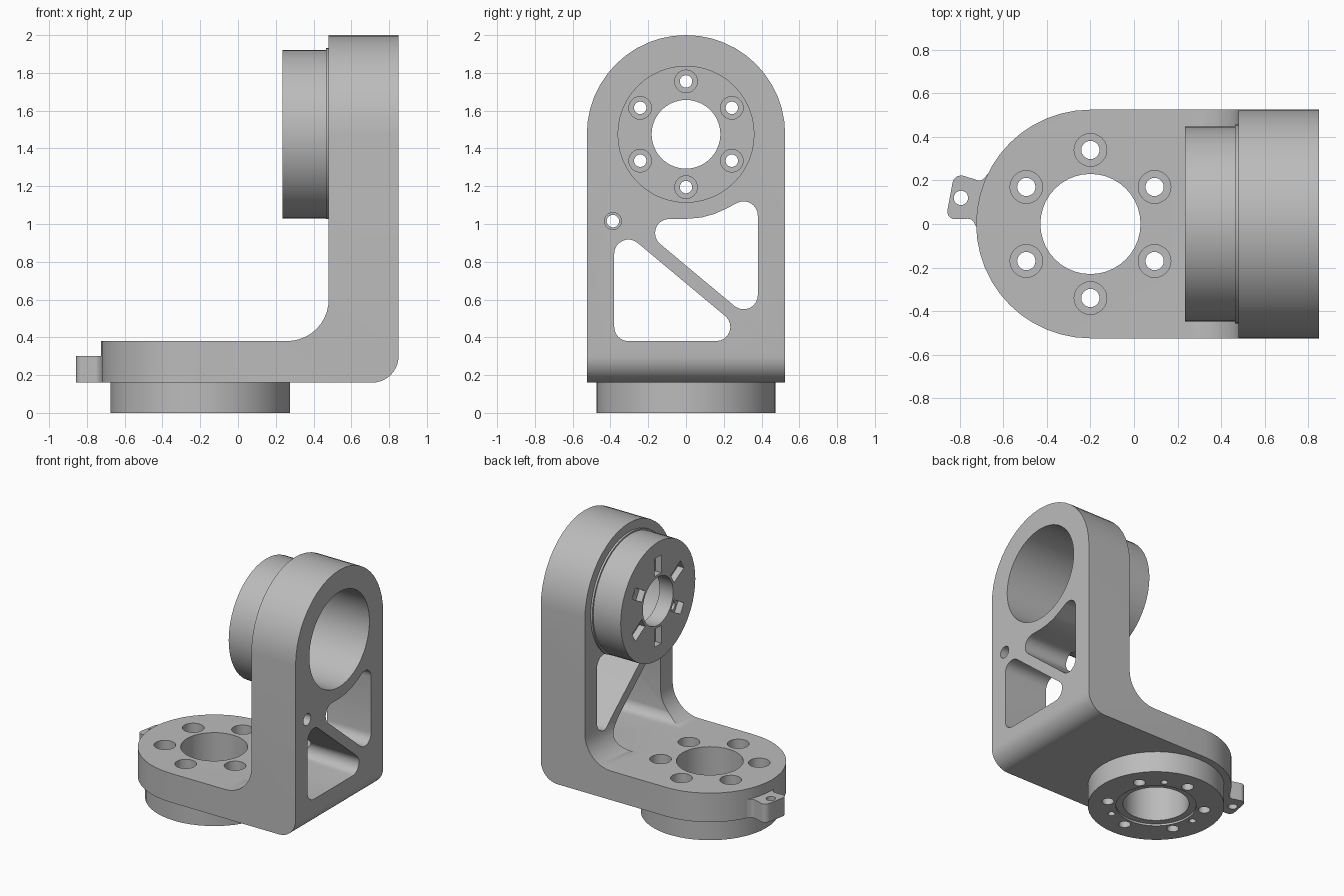
import bpy, bmesh, math
from mathutils import Vector

if "Cube" in bpy.data.objects:
    bpy.data.objects.remove(bpy.data.objects["Cube"])

grey = bpy.data.materials.new("plain grey")
grey.diffuse_color = (0.5, 0.5, 0.5, 1)
grey.use_nodes = True
grey.node_tree.nodes["Principled BSDF"].inputs["Base Color"].default_value = grey.diffuse_color


def prism(name, pts, axis, lo, hi):
    """Extrude a 2D outline along an axis: x uses (y,z), y uses (x,z), z uses (x,y)."""
    def place(p, d):
        return {"x": (d, p[0], p[1]), "y": (p[0], d, p[1]), "z": (p[0], p[1], d)}[axis]
    bm = bmesh.new()
    a = [bm.verts.new(place(p, lo)) for p in pts]
    b = [bm.verts.new(place(p, hi)) for p in pts]
    bm.faces.new(a)
    bm.faces.new(b)
    n = len(pts)
    for i in range(n):
        j = (i + 1) % n
        bm.faces.new((a[i], a[j], b[j], b[i]))
    bmesh.ops.recalc_face_normals(bm, faces=bm.faces)
    me = bpy.data.meshes.new(name)
    bm.to_mesh(me)
    bm.free()
    me.materials.append(grey)
    ob = bpy.data.objects.new(name, me)
    bpy.context.collection.objects.link(ob)
    return ob


def arc(cx, cy, r, a0, a1, n):
    return [(cx + r * math.cos(math.radians(a0 + (a1 - a0) * i / n)),
             cy + r * math.sin(math.radians(a0 + (a1 - a0) * i / n))) for i in range(n + 1)]


def circle(cx, cy, r, n=40):
    return arc(cx, cy, r, 0, 360, n)[:-1]


def rounded(corners, steps=8):
    """Outline with each (x, y, radius) corner filleted."""
    out = []
    for i, (x, y, r) in enumerate(corners):
        p = Vector((x, y))
        if r == 0:
            out.append((x, y))
            continue
        u = (Vector(corners[i - 1][:2]) - p).normalized()
        v = (Vector(corners[(i + 1) % len(corners)][:2]) - p).normalized()
        half = u.angle(v) / 2
        c = p + (u + v).normalized() * (r / math.sin(half))
        s = p + u * (r / math.tan(half)) - c
        e = p + v * (r / math.tan(half)) - c
        turn = math.atan2(s.x * e.y - s.y * e.x, s.dot(e))
        for k in range(steps + 1):
            t = turn * k / steps
            out.append((c.x + s.x * math.cos(t) - s.y * math.sin(t),
                        c.y + s.x * math.sin(t) + s.y * math.cos(t)))
    return out


def combine(body, tool, op):
    m = body.modifiers.new("combine", "BOOLEAN")
    m.operation, m.object, m.solver = op, tool, "EXACT"
    bpy.context.view_layer.objects.active = body
    bpy.ops.object.modifier_apply(modifier=m.name)
    bpy.data.objects.remove(tool)


def cut(pts, axis, lo, hi):
    combine(bracket, prism("cutter", pts, axis, lo, hi), "DIFFERENCE")


BX, WZ, R = -0.2, 1.475, 0.525   # base ring centre x, wall ring centre z, half width

# L-shaped bracket with filleted corners
bracket = prism("angle_bracket", rounded([
    (-0.9, 0.16, 0), (0.85, 0.16, 0.14), (0.85, 2.2, 0), (0.48, 2.2, 0),
    (0.48, 0.38, 0.22), (-0.9, 0.38, 0)], 10), "y", -0.7, 0.7)

# Round the base end and the wall top
combine(bracket, prism("base_outline", arc(BX, 0, R, 90, 270, 24) + [(1.2, -R), (1.2, R)],
                       "z", -0.2, 2.5), "INTERSECT")
combine(bracket, prism("wall_outline", arc(0, WZ, R, 0, 180, 24) + [(-R, -0.3), (R, -0.3)],
                       "x", -1.2, 1.2), "INTERSECT")

# Round bosses and the side tab
combine(bracket, prism("base_boss", circle(BX, 0, 0.475, 48), "z", 0, 0.25), "UNION")
combine(bracket, prism("wall_boss", circle(0, WZ, 0.447, 48), "x", 0.235, 0.6), "UNION")
combine(bracket, prism("wall_boss_rim", circle(0, WZ, 0.458, 48), "x", 0.465, 0.61), "UNION")
combine(bracket, prism("side_tab", rounded([
    (-0.60, 0.23, 0), (-0.672, 0.23, 0), (-0.70, 0.195, 0.03), (-0.825, 0.235, 0.04),
    (-0.865, 0.02, 0.035), (-0.745, 0.025, 0.03), (-0.715, -0.03, 0), (-0.60, -0.03, 0)], 5),
    "z", 0.16, 0.30), "UNION")
cut(circle(-0.795, 0.12, 0.033, 20), "z", 0.1, 0.4)

# Base: central bore, recess below, bolt holes, pin holes
cut(circle(BX, 0, 0.23), "z", -0.1, 0.6)
cut(circle(BX, 0, 0.28), "z", -0.1, 0.015)
for i in range(6):
    a = math.radians(30 + 60 * i)
    x, y = BX + 0.34 * math.cos(a), 0.34 * math.sin(a)
    cut(circle(x, y, 0.075, 24), "z", 0.12, 0.6)
    cut(circle(x, y, 0.042, 20), "z", -0.1, 0.3)
for deg in (60, 180, 300):
    a = math.radians(deg)
    cut(circle(BX + 0.33 * math.cos(a), 0.33 * math.sin(a), 0.025, 16), "z", -0.1, 0.1)

# Wall: deep bore, centre hole, bolt holes and radial nut slots
cut(circle(0, WZ, 0.36, 48), "x", 0.35, 1.0)
cut(circle(0, WZ, 0.182), "x", 0.1, 0.6)
for i in range(6):
    a = math.radians(30 + 60 * i)
    c, s = math.cos(a), math.sin(a)
    cut(circle(0.28 * c, WZ + 0.28 * s, 0.06, 24), "x", 0.325, 0.6)
    cut(circle(0.28 * c, WZ + 0.28 * s, 0.033, 20), "x", 0.1, 0.6)
    slot = [(0.2, -0.04), (0.335, -0.04), (0.335, 0.04), (0.2, 0.04)]
    cut([(u * c - v * s, WZ + u * s + v * c) for u, v in slot], "x", 0.1, 0.285)

# Wall: two rounded triangular windows and a small hole
cut(rounded([(-0.38, 0.38, 0.075), (0.367, 0.38, 0.075), (-0.38, 1.003, 0.075)]), "x", 0.2, 1.0)
cut(rounded([(-0.296, 1.027, 0.075), (0.38, 0.463, 0.075), (0.38, 1.17, 0.075),
             (0.215, 1.082, 0), (0.15, 1.053, 0), (0.08, 1.034, 0), (0, 1.027, 0)]),
    "x", 0.2, 1.0)
cut(circle(-0.387, 1.015, 0.033, 20), "x", 0.3, 1.0)
cut(circle(-0.387, 1.015, 0.045, 20), "x", 0.65, 1.0)

# Smooth shading with sharp edges
bpy.ops.object.select_all(action="DESELECT")
bracket.select_set(True)
bpy.context.view_layer.objects.active = bracket
bpy.ops.object.shade_smooth_by_angle(angle=math.radians(30))
